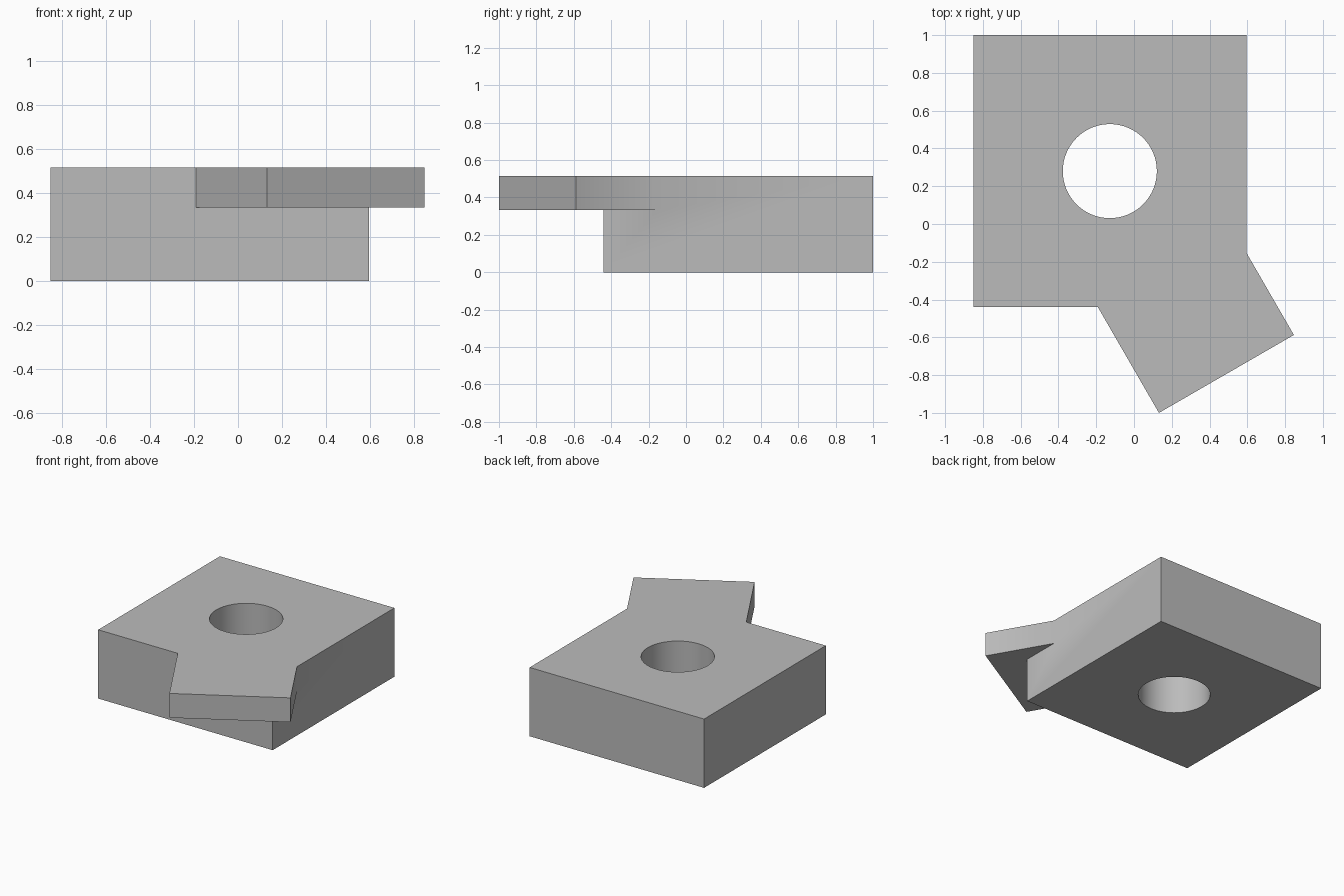
import bpy
import bmesh
import math
from mathutils import Vector

cube = bpy.data.objects.get("Cube")
if cube:
    bpy.data.objects.remove(cube, do_unlink=True)

TOP = 0.515
TAB_BOTTOM = 0.333

grey = bpy.data.materials.new("plain_grey")
grey.use_nodes = True
colour = (0.5, 0.5, 0.5, 1)
grey.diffuse_color = colour
grey.node_tree.nodes["Principled BSDF"].inputs["Base Color"].default_value = colour


def prism(name, outline, z0, z1):
    """Extrude a counter-clockwise outline from z0 to z1."""
    bm = bmesh.new()
    face = bm.faces.new([bm.verts.new((p[0], p[1], z0)) for p in outline])
    ext = bmesh.ops.extrude_face_region(bm, geom=[face])
    top = [v for v in ext["geom"] if isinstance(v, bmesh.types.BMVert)]
    bmesh.ops.translate(bm, verts=top, vec=(0, 0, z1 - z0))
    bmesh.ops.recalc_face_normals(bm, faces=bm.faces)
    mesh = bpy.data.meshes.new(name)
    bm.to_mesh(mesh)
    bm.free()
    mesh.materials.append(grey)
    obj = bpy.data.objects.new(name, mesh)
    bpy.context.collection.objects.link(obj)
    return obj


def combine(target, other, operation):
    """Apply a boolean and discard the second solid."""
    mod = target.modifiers.new(operation.lower(), "BOOLEAN")
    mod.operation = operation
    mod.solver = "EXACT"
    mod.object = other
    bpy.context.view_layer.objects.active = target
    bpy.ops.object.modifier_apply(modifier=mod.name)
    bpy.data.objects.remove(other, do_unlink=True)


# Main block
block = prism("block_with_angled_tab",
              [(-0.85, -0.44), (0.595, -0.44), (0.595, 1), (-0.85, 1)], 0, TOP)

# Rectangular tab turned 30 degrees, flush with the top of the block
angle = math.radians(30)
across = Vector((math.cos(angle), math.sin(angle))) * 0.825
inward = Vector((-math.sin(angle), math.cos(angle))) * 0.8
tip = Vector((0.132, -1.0))
tab = prism("tab", [tip, tip + across, tip + across + inward, tip + inward],
            TAB_BOTTOM, TOP)
combine(block, tab, "UNION")

# Round through hole
steps = 64
circle = [(-0.128 + 0.249 * math.cos(math.tau * i / steps),
           0.28 + 0.249 * math.sin(math.tau * i / steps)) for i in range(steps)]
combine(block, prism("hole_cutter", circle, -0.2, TOP + 0.2), "DIFFERENCE")

# Merge flat regions and smooth only the hole wall
bm = bmesh.new()
bm.from_mesh(block.data)
bmesh.ops.remove_doubles(bm, verts=bm.verts, dist=0.0001)
bmesh.ops.dissolve_limit(bm, angle_limit=math.radians(1),
                         verts=bm.verts, edges=bm.edges)
bm.to_mesh(block.data)
bm.free()
bpy.ops.object.select_all(action="DESELECT")
block.select_set(True)
bpy.context.view_layer.objects.active = block
bpy.ops.object.shade_smooth_by_angle(angle=math.radians(30))
